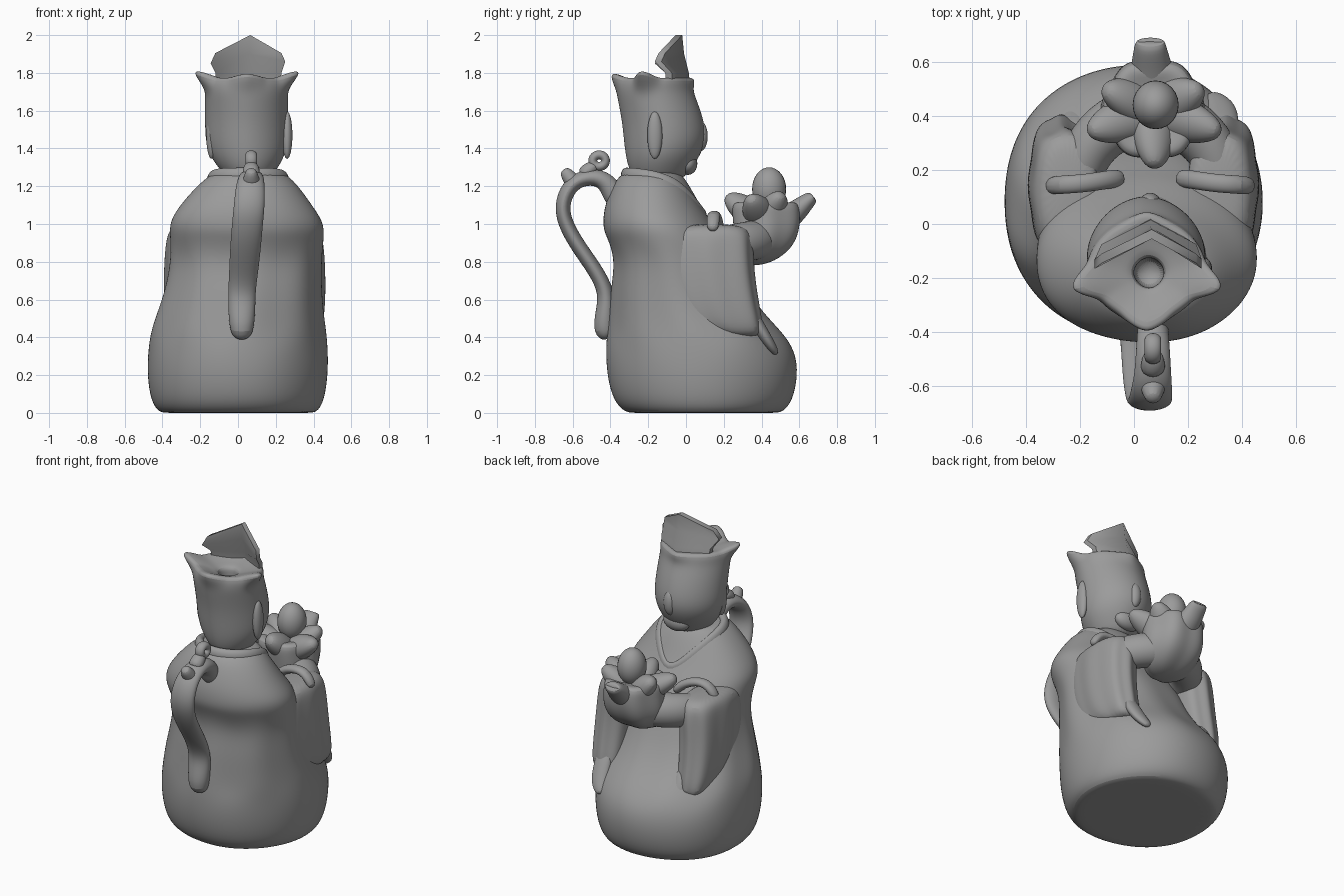
import bpy, bmesh, math
from mathutils import Vector

if "Cube" in bpy.data.objects:
    bpy.data.objects.remove(bpy.data.objects["Cube"])

clay = bpy.data.materials.new("clay grey")
clay.use_nodes = True
GREY = (0.33, 0.33, 0.33, 1)
clay.diffuse_color = GREY
clay.node_tree.nodes["Principled BSDF"].inputs["Base Color"].default_value = GREY
MID = 0.06  # the upper figure sits slightly off centre


def finish(name, bm, sub=2, angle=50):
    bmesh.ops.recalc_face_normals(bm, faces=bm.faces)
    mesh = bpy.data.meshes.new(name)
    bm.to_mesh(mesh)
    bm.free()
    ob = bpy.data.objects.new(name, mesh)
    bpy.context.collection.objects.link(ob)
    mesh.materials.append(clay)
    if sub:
        mod = ob.modifiers.new("smooth", 'SUBSURF')
        mod.levels = mod.render_levels = sub
    bpy.ops.object.select_all(action='DESELECT')
    ob.select_set(True)
    bpy.context.view_layer.objects.active = ob
    bpy.ops.object.shade_smooth_by_angle(angle=math.radians(angle))
    return ob


def skin(bm, rings, closed=False):
    n = len(rings[0])
    pairs = list(zip(rings, rings[1:] + rings[:1])) if closed else list(zip(rings, rings[1:]))
    for a, b in pairs:
        for i in range(n):
            bm.faces.new((a[i], a[(i + 1) % n], b[(i + 1) % n], b[i]))
    if not closed:
        bm.faces.new(rings[0])
        bm.faces.new(rings[-1])


def loft(name, rows, power=2.0, shape=None, n=40):
    """Rows are z, x min, x max, y min, y max; shape(angle, row) gives swell and lift."""
    bm = bmesh.new()
    rings = []
    for k, (z, x0, x1, y0, y1) in enumerate(rows):
        ring = []
        for i in range(n):
            a = math.tau * i / n
            c, s = math.cos(a), math.sin(a)
            r = (abs(c) ** power + abs(s) ** power) ** (-1 / power)
            swell, lift = shape(a, k) if shape else (0, 0)
            r *= 1 + swell
            ring.append(bm.verts.new(((x0 + x1) / 2 + r * c * (x1 - x0) / 2,
                                      (y0 + y1) / 2 + r * s * (y1 - y0) / 2, z + lift)))
        rings.append(ring)
    skin(bm, rings)
    return finish(name, bm)


def sweep(name, points, widths, depths, ref=(1, 0, 0), closed=False, n=12):
    """Elliptical tube along points; width lies along ref."""
    bm = bmesh.new()
    pts = [Vector(p) for p in points]
    rings = []
    for k, p in enumerate(pts):
        last = len(pts) - 1
        nxt = pts[(k + 1) % len(pts)] if closed else pts[min(k + 1, last)]
        prv = pts[k - 1] if closed else pts[max(k - 1, 0)]
        t = (nxt - prv).normalized()
        side = Vector(ref)
        side = (side - t * side.dot(t)).normalized()
        up = t.cross(side)
        w = widths[k] if isinstance(widths, list) else widths
        d = depths[k] if isinstance(depths, list) else depths
        rings.append([bm.verts.new(p + side * w * math.cos(math.tau * i / n)
                                   + up * d * math.sin(math.tau * i / n)) for i in range(n)])
    skin(bm, rings, closed)
    return finish(name, bm)


def blob(name, at, size):
    bm = bmesh.new()
    bmesh.ops.create_uvsphere(bm, u_segments=24, v_segments=16, radius=1)
    for v in bm.verts:
        v.co = Vector([c * s + p for c, s, p in zip(v.co, size, at)])
    return finish(name, bm, 0)


def peak(a, centre, width):
    d = abs((a - centre + math.pi) % math.tau - math.pi)
    return max(0, 1 - d / width)


# Robed body with soft folds through the middle and a cape edge at the shoulders
def folds(a, k):
    return (0.014 * math.cos(9 * a + 0.7) if 5 <= k <= 8 else 0.006 * math.cos(5 * a), 0)


loft("robed_body", [
    (0, -.37, .37, -.27, .46), (0, -.42, .415, -.32, .51), (0.06, -.465, .455, -.385, .565),
    (0.2, -.485, .475, -.42, .595), (0.33, -.48, .475, -.425, .58), (0.43, -.465, .465, -.415, .51),
    (0.53, -.43, .45, -.405, .41), (0.66, -.385, .44, -.395, .32), (0.8, -.36, .44, -.375, .26),
    (0.9, -.36, .45, -.405, .20), (0.96, -.365, .455, -.435, .17), (1.02, -.36, .445, -.44, .13),
    (1.1, -.31, .39, -.43, .075), (1.2, -.22, .32, -.39, .02), (1.26, -.15, .26, -.35, -.02),
    (1.28, -.1, .2, -.3, -.05)], 2.08, folds)

# Hanging sleeves, cuffs and forearms
for tag, s in (("left", 1), ("right", -1)):
    x = lambda v: MID + s * v
    def row(z, a, b, y0, y1):
        lo, hi = sorted((.035 + s * a, .035 + s * b))
        return (z, lo, hi, y0, y1)
    loft(tag + "_sleeve", [
        row(.40, .24, .36, .18, .38), row(.44, .20, .41, .02, .41), row(.58, .19, .425, -.06, .38),
        row(.75, .18, .425, -.10, .355), row(.9, .16, .415, -.12, .35), row(.97, .16, .40, -.09, .335),
        row(1.0, .2, .35, .0, .27)], 2.6,
        lambda a, k: (0.04 * math.cos(8 * a) if 0 < k < 5 else 0, 0), 32)
    sweep(tag + "_cuff_loop",
          [(x(.1), .17, .95), (x(.15), .165, 1.01), (x(.24), .15, 1.05),
           (x(.33), .145, 1.045), (x(.38), .14, .96)], .035, .028, (0, 1, 0))
    sweep(tag + "_forearm",
          [(x(.27), .12, .88), (x(.25), .25, .90), (x(.17), .35, .91), (x(.02), .43, .93)],
          [.09, .105, .11, .11], [.08, .10, .11, .11], (0, 0, 1))
    # Robe edge draped over the lap
    sweep(tag + "_lap_fold",
          [(x(.28), .33, .56), (x(.27), .39, .45), (x(.26), .44, .37), (x(.22), .48, .31)],
          [.05, .06, .055, .03], [.03, .035, .03, .02])
    # Ear
    blob(tag + "_ear", (MID + s * .2, -.165, 1.47), (.028, .04, .125))

# Broad collar crossing down to the chest
sweep("collar", [
    (.05, -.33, 1.255), (-.08, -.29, 1.255), (-.145, -.19, 1.245), (-.13, -.07, 1.21),
    (-.06, .02, 1.12), (.055, .11, 1.0), (.17, .02, 1.12), (.24, -.07, 1.21),
    (.25, -.19, 1.245), (.18, -.29, 1.255)], .045, .032, (0, 0, 1), True)

# Head and crown flaring into points, with a hollow pouring mouth
def crown_points(a, k):
    if k not in (7, 8):
        return (0, 0)
    tips = [(-math.pi / 2, .5, .24), (-.28, .36, .42), (math.pi + .28, .36, .42), (math.pi / 2, .4, .12)]
    p = sum(g * peak(a, c, w) for c, w, g in tips)
    return (p * 1.1, p * .11 if math.sin(a) < .6 else 0)


loft("head_and_crown", [
    (1.23, -.04, .16, -.26, -.02), (1.28, -.09, .20, -.30, .02), (1.36, -.15, .25, -.32, .075),
    (1.45, -.175, .265, -.33, .11), (1.55, -.175, .265, -.34, .095), (1.65, -.175, .265, -.36, .06),
    (1.71, -.175, .265, -.37, .035), (1.765, -.175, .27, -.36, .03), (1.78, -.15, .245, -.335, .0),
    (1.75, -.06, .16, -.27, -.06), (1.74, .0, .11, -.235, -.125), (1.70, .0, .11, -.235, -.125),
    (1.60, .0, .11, -.235, -.125)], 1.85, crown_points)
blob("nose", (MID, .075, 1.465), (.04, .04, .08))
blob("chin", (MID, .01, 1.32), (.09, .05, .06))

# Tall folded plate rising from the front of the crown
bm = bmesh.new()
profile = [((-.11, -.07, 1.70), (.06, .025, 1.70), (.22, -.07, 1.70)),
           ((-.12, -.075, 1.80), (.06, .015, 1.80), (.23, -.075, 1.80)),
           ((-.145, -.13, 1.85), (.06, -.01, 1.90), (.25, -.13, 1.86)),
           ((-.12, -.11, 1.905), (.065, -.02, 2.0), (.23, -.11, 1.905))]
layers = [[[bm.verts.new((px, py - back, pz)) for px, py, pz in line] for line in profile]
          for back in (0, .035)]
for grid in layers:
    for lo, hi in zip(grid, grid[1:]):
        for i in range(2):
            bm.faces.new((lo[i], lo[i + 1], hi[i + 1], hi[i]))
rims = [g[0] + [r[2] for r in g[1:]] + [g[3][1]] + [r[0] for r in g[:0:-1]] for g in layers]
for i in range(len(rims[0])):
    j = (i + 1) % len(rims[0])
    bm.faces.new((rims[0][i], rims[0][j], rims[1][j], rims[1][i]))
finish("crown_plate", bm, 0, 60)

# Offering bowl with leafy points, spout and fruit
loft("offering_bowl", [
    (.78, .01, .12, .30, .38), (.80, -.06, .19, .27, .47), (.87, -.11, .24, .26, .565),
    (.96, -.12, .26, .25, .605), (1.05, -.11, .25, .24, .61), (1.11, -.11, .25, .24, .60),
    (1.12, -.07, .21, .28, .56), (1.09, .0, .14, .34, .50)], 2.2,
    lambda a, k: (.04 * math.cos(6 * a), 0))
for i, (px, py, pz) in enumerate([(-.17, .34, 1.14), (.32, .34, 1.14), (-.11, .50, 1.16),
                                  (.25, .50, 1.16), (.075, .21, 1.15)]):
    root = Vector((.07, .42, 1.0))
    tip = Vector((px, py, pz))
    sweep("bowl_leaf_%d" % (i + 1), [root, root.lerp(tip, .5), root.lerp(tip, .8), tip],
          [.10, .09, .065, .025], [.08, .075, .055, .025], (.2, -.3, 0))
sweep("bowl_spout", [(.07, .48, 1.0), (.065, .58, 1.06), (.06, .64, 1.12), (.06, .68, 1.15),
                     (.06, .67, 1.145), (.06, .62, 1.09)],
      [.10, .08, .065, .055, .035, .03], [.08, .065, .045, .035, .025, .02])
blob("egg_fruit", (.08, .44, 1.185), (.085, .09, .115))

# Handle sweeping out from the back of the robe
sweep("handle", [
    (.02, -.40, .40), (.02, -.435, .43), (.02, -.425, .54), (.02, -.42, .64), (.03, -.475, .75),
    (.04, -.57, .88), (.05, -.64, 1.0), (.06, -.66, 1.1), (.065, -.62, 1.2), (.07, -.55, 1.245),
    (.07, -.46, 1.25), (.07, -.40, 1.20), (.07, -.36, 1.10)],
    [.04, .065, .075, .075, .08, .085, .085, .085, .08, .07, .065, .06, .06],
    [.04, .065, .055, .045, .042, .042, .042, .042, .045, .045, .05, .06, .06])
sweep("handle_ring", [(.07, -.46 + .035 * math.cos(t), 1.335 + .032 * math.sin(t))
                      for t in [math.tau * i / 12 for i in range(12)]], .032, .026, closed=True)
sweep("handle_ring_stem", [(.07, -.55, 1.25), (.07, -.51, 1.295), (.07, -.47, 1.31)],
      [.05, .045, .035], [.045, .04, .03])
sweep("handle_thumb_nub", [(.07, -.58, 1.2), (.07, -.62, 1.25), (.07, -.65, 1.29)],
      [.06, .04, .028], [.05, .04, .028])
